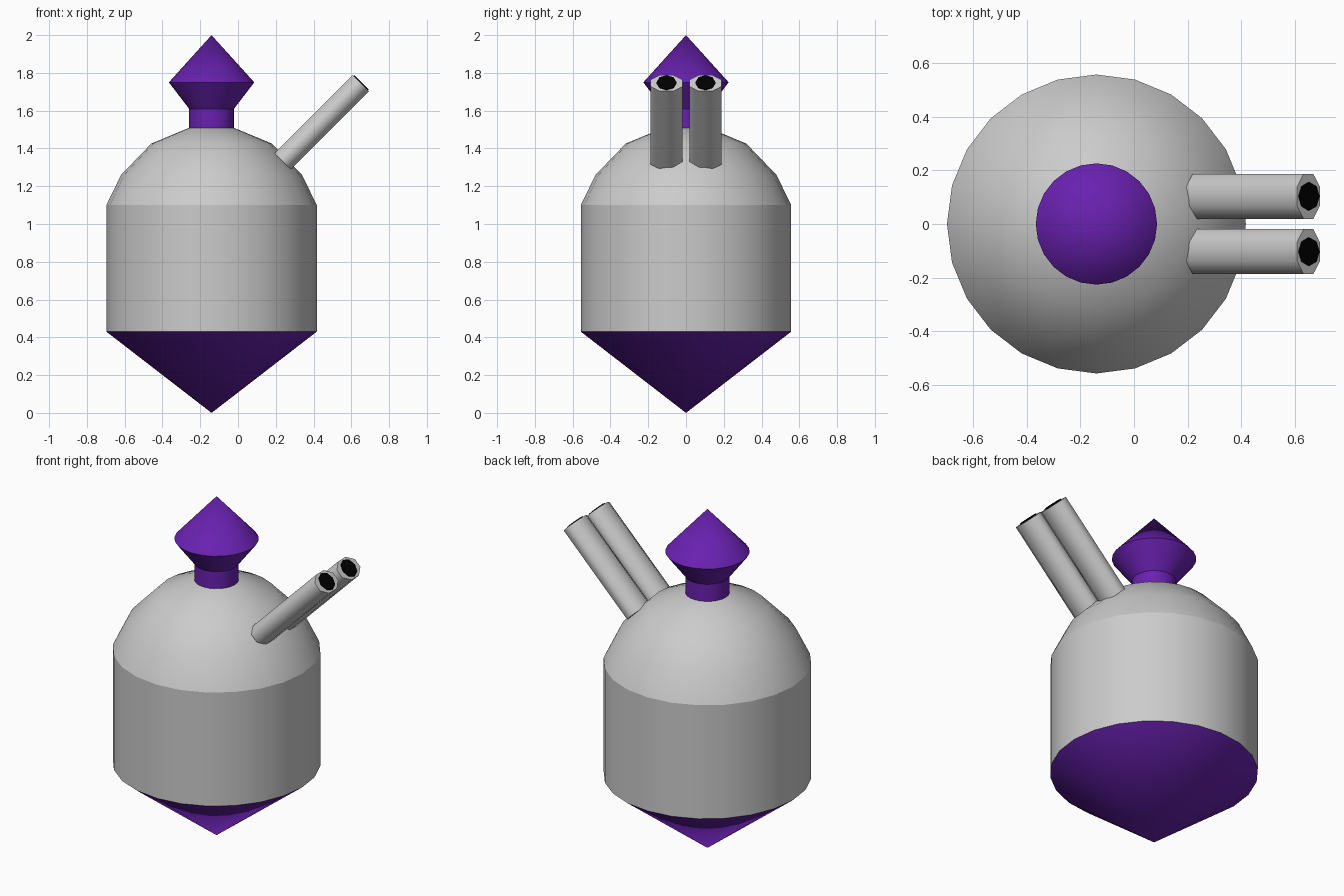
import bpy, bmesh, math
from mathutils import Matrix

if "Cube" in bpy.data.objects:
    bpy.data.objects.remove(bpy.data.objects["Cube"])

AXIS_X = -0.14


def material(name, rgb):
    m = bpy.data.materials.new(name)
    m.diffuse_color = (*rgb, 1)
    m.use_nodes = True
    m.node_tree.nodes["Principled BSDF"].inputs["Base Color"].default_value = m.diffuse_color
    return m


def loft(name, rings, sides, matrix, mat=None, turn=0.0, angle=30):
    """Stack elliptical rings (rx, ry, z); zero-radius rings become a point."""
    bm = bmesh.new()
    loops = []
    for rx, ry, z in rings:
        if rx == 0:
            loops.append([bm.verts.new((0, 0, z))] * sides)
            continue
        loops.append([bm.verts.new((rx * math.cos(a), ry * math.sin(a), z))
                      for a in (turn + math.tau * i / sides for i in range(sides))])
    for lo, hi in zip(loops, loops[1:]):
        for i in range(sides):
            j = (i + 1) % sides
            bm.faces.new(list(dict.fromkeys((lo[i], lo[j], hi[j], hi[i]))))
    bmesh.ops.recalc_face_normals(bm, faces=bm.faces)
    me = bpy.data.meshes.new(name)
    bm.to_mesh(me)
    bm.free()
    me.shade_smooth()
    me.set_sharp_from_angle(angle=math.radians(angle))
    if mat:
        me.materials.append(mat)
    ob = bpy.data.objects.new(name, me)
    ob.matrix_world = matrix
    bpy.context.collection.objects.link(ob)
    return ob


def turned(name, profile, mat=None):
    return loft(name, [(r, r, z) for r, z in profile], 24,
                Matrix.Translation((AXIS_X, 0, 0)), mat)


purple = material("purple", (0.14, 0.015, 0.43))
black = material("black", (0.0, 0.0, 0.0))

# Main vessel: pointed base, straight wall, domed shoulder
R = 0.557
turned("base_cone", [(0, 0), (R, 0.43)], purple)
turned("body_wall", [(R, 0.43), (R, 1.10)])
turned("dome", [(R, 1.10), (0.479, 1.26), (0.319, 1.426), (0.114, 1.511), (0, 1.52)])

# Finial: neck, flare and pointed cap
turned("finial", [(0.119, 1.505), (0.119, 1.61), (0.226, 1.75), (0, 2.0)], purple)

# Twin oval pipes leaning out of the dome at 45 degrees
LENGTH = 0.575
for side, y in (("left", 0.103), ("right", -0.103)):
    pose = Matrix.Translation((0.2435, y, 1.3395)) @ Matrix.Rotation(math.pi / 4, 4, 'Y')
    rx, ry = 0.066, 0.091
    loft(f"pipe_{side}", [(0, 0, -0.01), (rx, ry, -0.01), (rx, ry, LENGTH), (0, 0, LENGTH)],
         8, pose, turn=math.pi / 8, angle=60)
    # Dark opening at the pipe mouth
    loft(f"pipe_mouth_{side}",
         [(0.053, 0.053, LENGTH - 0.01), (0.053, 0.053, LENGTH + 0.006), (0, 0, LENGTH + 0.006)],
         8, pose, black, angle=60)
